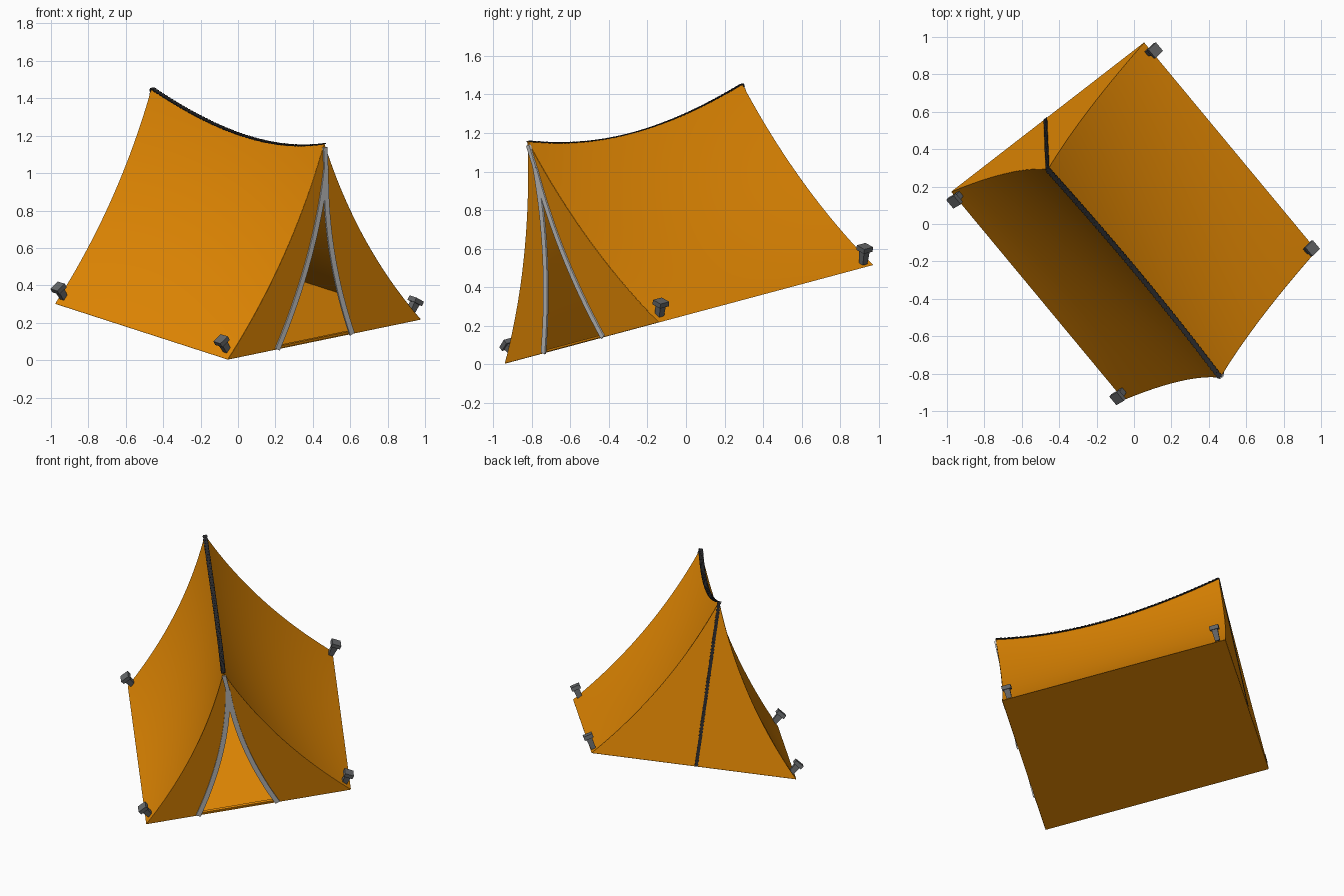
import bpy, bmesh, math
from mathutils import Matrix, Vector

if "Cube" in bpy.data.objects:
    bpy.data.objects.remove(bpy.data.objects["Cube"])

# Tent size in its own frame: x across, y along the ridge, z up
HALF_W, HALF_L, HEIGHT = 0.66, 0.737, 1.083
EDGE_SAG, RIDGE_SAG = 0.062, 0.098
MERGE = 0.94     # height where the door edges meet
PLACE = (Matrix.Translation((0, 0.015, 0.26)) @ Matrix.Rotation(math.radians(15), 4, 'X')
         @ Matrix.Rotation(math.radians(38.7), 4, 'Z'))


def material(name, rgb):
    m = bpy.data.materials.new(name)
    m.use_nodes = True
    m.diffuse_color = (*rgb, 1)
    m.node_tree.nodes["Principled BSDF"].inputs["Base Color"].default_value = (*rgb, 1)
    return m


ORANGE = material("orange canvas", (0.78, 0.25, 0.001))
BLACK = material("black zipper", (0.022, 0.022, 0.024))
GREY = material("grey trim", (0.62, 0.62, 0.62))
STEEL = material("dark peg grey", (0.13, 0.135, 0.14))


def finish(bm, name, mat, smooth=False):
    bmesh.ops.recalc_face_normals(bm, faces=bm.faces)
    mesh = bpy.data.meshes.new(name)
    bm.to_mesh(mesh)
    bm.free()
    mesh.materials.append(mat)
    obj = bpy.data.objects.new(name, mesh)
    bpy.context.scene.collection.objects.link(obj)
    obj.matrix_world = PLACE
    if smooth:
        for p in mesh.polygons:
            p.use_smooth = True
    return obj


def sheet(name, rows, smooth=False):
    """Thin canvas through a grid of points."""
    bm = bmesh.new()
    grid = [[bm.verts.new(p) for p in row] for row in rows]
    for a, b in zip(grid, grid[1:]):
        for i in range(len(a) - 1):
            bm.faces.new((a[i], a[i + 1], b[i + 1], b[i]))
    bmesh.ops.remove_doubles(bm, verts=bm.verts, dist=0.0005)
    obj = finish(bm, name, ORANGE, smooth)
    mod = obj.modifiers.new("cloth thickness", 'SOLIDIFY')
    mod.thickness = 0.003
    mod.offset = 0
    mod.use_rim = False


def ribbon(name, path, normal, width, thick, mat):
    """Flat band along a path, lying on the surface with this normal."""
    bm = bmesh.new()
    normal = Vector(normal)
    rings = []
    for i, p in enumerate(path):
        tangent = path[min(i + 1, len(path) - 1)] - path[max(i - 1, 0)]
        side = tangent.cross(normal).normalized() * width / 2
        up = normal * thick
        rings.append([bm.verts.new(q) for q in (p - side - up, p + side - up, p + side + up, p - side + up)])
    for a, b in zip(rings, rings[1:]):
        for k in range(4):
            bm.faces.new((a[k], a[(k + 1) % 4], b[(k + 1) % 4], b[k]))
    bm.faces.new(rings[0])
    bm.faces.new(rings[-1])
    finish(bm, name, mat)


def teeth(name, path, normal, width, mat):
    """Row of small zipper blocks along a path."""
    bm = bmesh.new()
    for a, b in zip(path, path[1:]):
        z = Vector(normal)
        y = (b - a).normalized()
        x = y.cross(z).normalized()
        frame = Matrix((x, y, x.cross(y))).transposed().to_4x4()
        size = Matrix.Diagonal((width, (b - a).length * 0.55, 0.006, 1))
        bmesh.ops.create_cube(bm, size=1, matrix=Matrix.Translation((a + b) / 2) @ frame @ size)
    finish(bm, name, mat)


def ridge_height(s):
    """Ridge droops a little more towards the front."""
    return HEIGHT - RIDGE_SAG * (1 - s * s) * (1 - 0.15 * s)


def edge(side, t, s):
    """Sagging roof profile: t from base to ridge, s along the ridge from -1 to 1."""
    sag = 4 * EDGE_SAG * t * (1 - t)
    return Vector((side * (HALF_W * (1 - t) - 0.854 * sag), s * HALF_L, ridge_height(s) * t - 0.52 * sag))


def door(side, h):
    """Edge of the door opening at height h, closing into a centre seam."""
    q = min(h / MERGE, 1)
    base, bow = (-0.325, 0.2) if side < 0 else (0.187, -0.19)
    x = base * (1 - q) + 0.008 * q + bow * q * (1 - q)
    if h > MERGE:
        x = 0.008 * (HEIGHT - h) / (HEIGHT - MERGE)
    return Vector((x, -HALF_L, h))


N = 24
steps = [i / N for i in range(N + 1)]

# Roof sides and front panels
for side, word in ((-1, "right"), (1, "left")):
    sheet(word + "_roof", [[edge(side, t, 2 * k - 1) for k in steps] for t in steps], smooth=True)
    sheet(word + "_front_panel", [[edge(side, t, -1), door(side, t * HEIGHT)] for t in steps])

# Back wall and floor
sheet("back_wall", [[edge(-1, t, 1), edge(1, t, 1)] for t in steps])
sheet("floor", [[(x, y, 0) for x in (-HALF_W, HALF_W)] for y in (-HALF_L, HALF_L)])
ribbon("door_sill", [Vector((x, -HALF_L + 0.012, 0.008)) for x in (-0.3, 0.17)], (0, 0, 1), 0.02, 0.006, ORANGE)

# Door trim with a seam up to the peak
for side, word in ((-1, "right"), (1, "left")):
    path = [door(side, MERGE * t) + Vector((0, -0.004, 0)) for t in steps]
    ribbon(word + "_door_trim", path, (0, -1, 0), 0.031, 0.005, GREY)
seam = [door(1, MERGE + (HEIGHT - 0.02 - MERGE) * t) + Vector((0, -0.004, 0)) for t in (0, 0.5, 1)]
ribbon("front_seam", seam, (0, -1, 0), 0.026, 0.006, GREY)

# Zippers along the ridge and down the back wall
ridge = [Vector((0, (2 * k - 1) * HALF_L, ridge_height(2 * k - 1))) for k in [i / 60 for i in range(61)]]
ribbon("ridge_zipper", ridge, (0, 0, 1), 0.024, 0.002, BLACK)
teeth("ridge_zipper_teeth", ridge, (0, 0, 1), 0.03, BLACK)
back = [Vector((-0.015 * (1 - i / 50), HALF_L + 0.002, HEIGHT * i / 50)) for i in range(51)]
ribbon("back_zipper", back, (0, 1, 0), 0.018, 0.002, BLACK)
teeth("back_zipper_teeth", back, (0, 1, 0), 0.023, BLACK)

# Corner pegs leaning outward: tapered square stem with a flat square head
for name, x, y in (("front_right_peg", -HALF_W + 0.045, -HALF_L + 0.05),
                   ("front_left_peg", HALF_W - 0.045, -HALF_L + 0.045),
                   ("back_right_peg", -HALF_W + 0.045, HALF_L - 0.03),
                   ("back_left_peg", HALF_W - 0.015, HALF_L - 0.05)):
    bm = bmesh.new()
    lean = Matrix.Translation((x, y, 0.015)) @ Matrix.Rotation(math.copysign(0.55, x), 4, 'Y')
    stem = Matrix.Translation((0, 0, 0.043)) @ Matrix.Rotation(math.pi / 4, 4, 'Z')
    bmesh.ops.create_cone(bm, cap_ends=True, segments=4, radius1=0.022, radius2=0.028,
                          depth=0.075, matrix=lean @ stem)
    head = Matrix.Translation((0, 0, 0.092)) @ Matrix.Diagonal((0.06, 0.06, 0.026, 1))
    bmesh.ops.create_cube(bm, size=1, matrix=lean @ head)
    finish(bm, name, STEEL)
